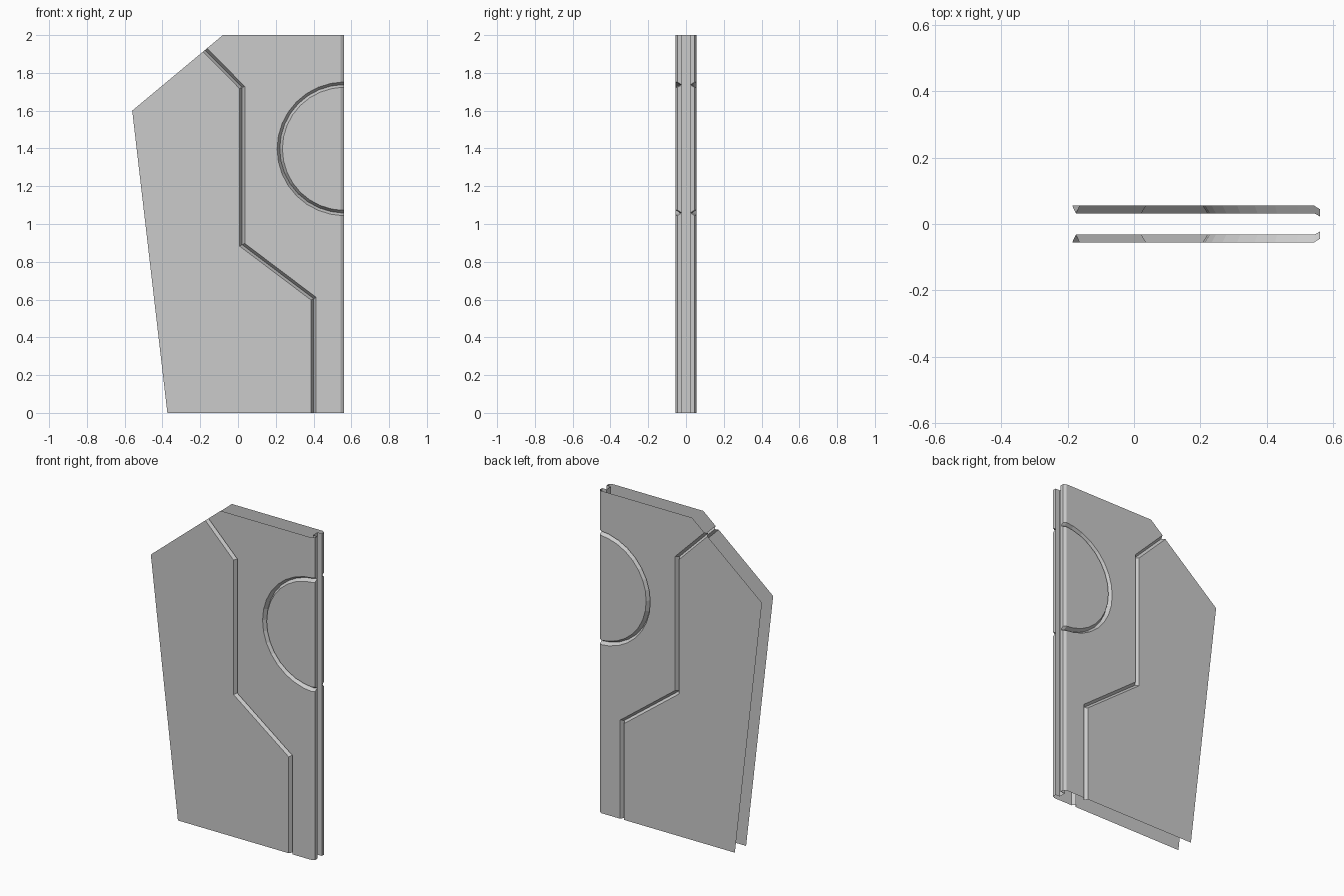
import bpy, math
from mathutils import Vector

if "Cube" in bpy.data.objects:
    bpy.data.objects.remove(bpy.data.objects["Cube"])

FACE, APEX = -0.055, -0.032        # depth of outer skin and of groove bottom
RIM, LIP = -0.044, -0.0226         # depths on the meeting edge
XB, XE, XS = 0.543, 0.56, 0.53     # bevel start, edge, slot floor
W = 0.014                          # groove half width
CZ, R = 1.398, 0.339               # half-circle groove


def make(name, faces):
    """faces: list of (points, outward hint); mirrored to the back side."""
    verts, polys = [], []
    index = {}
    for pts, hint in faces:
        pts = [Vector(p) for p in pts]
        n = Vector()
        for a, b in zip(pts, pts[1:] + pts[:1]):
            n += a.cross(b)
        if n.dot(Vector(hint)) < 0:
            pts.reverse()
        poly = []
        for p in pts:
            key = tuple(round(c, 5) for c in p)
            if key not in index:
                index[key] = len(verts)
                verts.append(key)
            poly.append(index[key])
        polys.append(poly)
    mesh = bpy.data.meshes.new(name)
    mesh.from_pydata(verts, [], polys)
    mesh.update()
    ob = bpy.data.objects.new(name, mesh)
    bpy.context.collection.objects.link(ob)
    mod = ob.modifiers.new("mirror", 'MIRROR')
    mod.use_axis = (False, True, False)
    mod.merge_threshold = 0.0005
    return ob


def at(points, y):
    return [(x, y, z) for x, z in points]


def strips(a, b, hint):
    return [([a[i], a[i + 1], b[i + 1], b[i]], hint) for i in range(len(a) - 1)]


# Zigzag groove path, top to bottom, with mitred offsets
path = [Vector(p) for p in ((-0.175, 1.9208), (0.022, 1.723), (0.022, 0.89),
                            (0.4, 0.605), (0.4, 0.0))]


def offset(d):
    edge = Vector((0.48, 0.4)).normalized()
    out = [path[0] + edge * d]
    for p, q, r in zip(path, path[1:], path[2:]):
        n1 = Vector((-(q - p).y, (q - p).x)).normalized()
        n2 = Vector((-(r - q).y, (r - q).x)).normalized()
        m = (n1 + n2).normalized()
        out.append(q + m * (d / m.dot(n1)))
    out.append(path[-1] + Vector((d, 0)))
    return [tuple(v) for v in out]


# Half-circle chain: edge point, bevel point, arc, bevel point, edge point
def arc(r, inner_y, edge_y):
    h = math.sqrt(r * r - (XE - XB) ** 2)
    pts = [(XE, edge_y, CZ + r), (XB, inner_y, CZ + h)]
    for k in range(1, 16):
        t = math.pi * (0.5 + k / 16)
        pts.append((XE + r * math.cos(t), inner_y, CZ + r * math.sin(t)))
    return pts + [(XB, inner_y, CZ - h), (XE, edge_y, CZ - r)]


front = (0, -1, 0)
left, mid, right = offset(-W), offset(0), offset(W)
outer, bottom, inner = arc(R + W, FACE, RIM), arc(R, APEX, LIP), arc(R - W, FACE, RIM)

# Flat skins
make("left_panel", [(at([(-0.56, 1.6)] + left + [(-0.374, 0)], FACE), front)])
make("right_panel", [(at(right + [(XB, 0)], FACE) + outer[-2:0:-1]
                      + at([(XB, 2), (-0.08, 2)], FACE), front)])
make("half_disc_panel", [(inner[1:-1], front)])

# V-shaped grooves
make("zigzag_groove", strips(at(left, FACE), at(mid, APEX), front)
     + strips(at(mid, APEX), at(right, FACE), front))
make("half_circle_groove", strips(outer, bottom, front) + strips(bottom, inner, front))

# Bevelled meeting edge, notched where the half-circle groove runs out
edge = []
spans = [((XB, FACE, 0), (XE, RIM, 0), (XE, LIP, 0), outer[-2], outer[-1], bottom[-1]),
         (inner[-2], inner[-1], bottom[-1], inner[1], inner[0], bottom[0]),
         (outer[1], outer[0], bottom[0], (XB, FACE, 2), (XE, RIM, 2), (XE, LIP, 2))]
for a, b, c, d, e, f in spans:
    edge += [([a, b, e, d], (1, -1, 0)), ([b, c, f, e], (1, 0, 0))]
# Slot along the edge
edge += [([(XE, LIP, 0), (XS, LIP, 0), (XS, LIP, 2), (XE, LIP, 2)], (0, 1, 0)),
         ([(XS, LIP, 0), (XS, 0, 0), (XS, 0, 2), (XS, LIP, 2)], (1, 0, 0))]
make("slotted_edge", edge)
